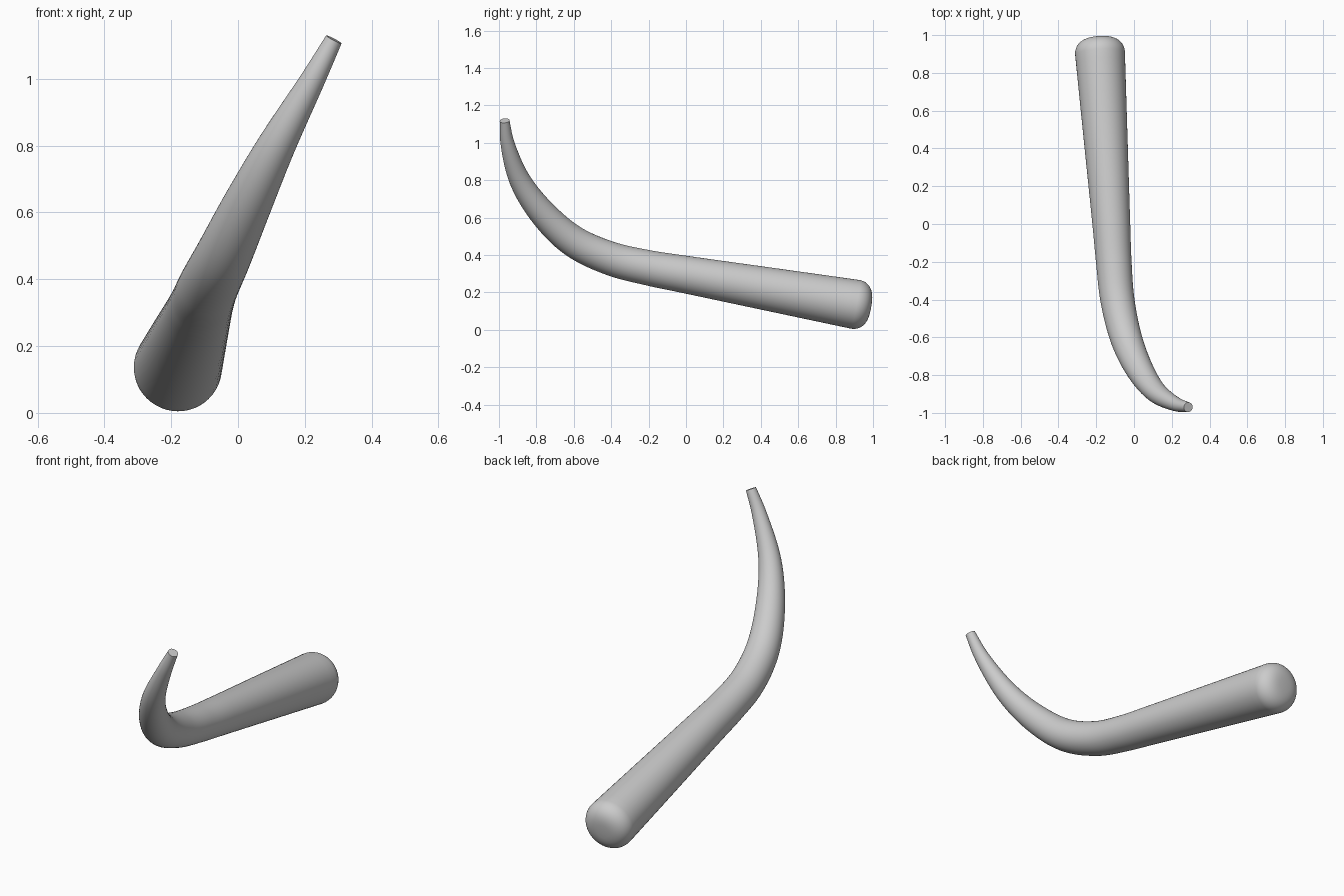
import bpy, bmesh, math
from mathutils import Vector

if "Cube" in bpy.data.objects:
    bpy.data.objects.remove(bpy.data.objects["Cube"])

# Centre line and radius (x, y, z, r) from thick end to tip
KEYS = [(-0.18, 0.905, 0.136, 0.132), (-0.15, 0.45, 0.216, 0.116),
        (-0.12, 0.0, 0.295, 0.100), (-0.107, -0.2, 0.331, 0.094),
        (-0.088, -0.4, 0.380, 0.090), (-0.043, -0.6, 0.472, 0.084),
        (0.027, -0.765, 0.622, 0.073), (0.115, -0.888, 0.80, 0.057),
        (0.225, -0.955, 1.0, 0.037), (0.287, -0.970, 1.118, 0.026)]
SIDES, STEPS = 48, 10


def spline(keys):
    """Smooth samples through the keys (centripetal Catmull-Rom)."""
    p = [Vector(k) for k in keys]
    p = [2 * p[0] - p[1]] + p + [2 * p[-1] - p[-2]]
    out = []
    for a, b, c, d in zip(p, p[1:], p[2:], p[3:]):
        t = [0.0]
        for u, v in ((a, b), (b, c), (c, d)):
            t.append(t[-1] + (v - u).length ** 0.5)
        m1 = (t[2] - t[1]) * ((b - a) / t[1] - (c - a) / t[2] + (c - b) / (t[2] - t[1]))
        m2 = (t[2] - t[1]) * ((c - b) / (t[2] - t[1]) - (d - b) / (t[3] - t[1]) + (d - c) / (t[3] - t[2]))
        for i in range(STEPS):
            s = i / STEPS
            out.append(b * (2*s**3 - 3*s**2 + 1) + m1 * (s**3 - 2*s**2 + s)
                       + c * (3*s**2 - 2*s**3) + m2 * (s**3 - s**2))
    return out + [p[-2]]


samples = spline(KEYS)
pts = [s.to_3d() for s in samples]
radii = [s[3] for s in samples]

# Rounded butt: rings shrinking over a blunt dome
axis = (pts[0] - pts[1]).normalized()
base, r0 = pts[0].copy(), radii[0]
for i in range(1, 13):
    t = math.radians(89) * i / 12
    pts.insert(0, base + axis * 0.085 * math.sin(t))
    radii.insert(0, r0 * math.cos(t) ** 0.65)

# Sweep circular rings along the path
bm = bmesh.new()
rings = []
side = Vector((1, 0, 0))
for i, (p, r) in enumerate(zip(pts, radii)):
    tan = (pts[min(i + 1, len(pts) - 1)] - pts[max(i - 1, 0)]).normalized()
    side = (side - tan * side.dot(tan)).normalized()
    up = tan.cross(side)
    rings.append([bm.verts.new(p + r * (side * math.cos(a) + up * math.sin(a)))
                  for a in (2 * math.pi * k / SIDES for k in range(SIDES))])
for a, b in zip(rings, rings[1:]):
    for k in range(SIDES):
        n = (k + 1) % SIDES
        bm.faces.new((a[k], a[n], b[n], b[k]))
bm.faces.new(rings[0][::-1])
bm.faces.new(rings[-1])
bmesh.ops.recalc_face_normals(bm, faces=bm.faces)

mesh = bpy.data.meshes.new("curved_horn")
bm.to_mesh(mesh)
bm.free()
horn = bpy.data.objects.new("curved_horn", mesh)
bpy.context.collection.objects.link(horn)
bpy.context.view_layer.objects.active = horn
horn.select_set(True)
bpy.ops.object.shade_smooth_by_angle(angle=math.radians(40))
